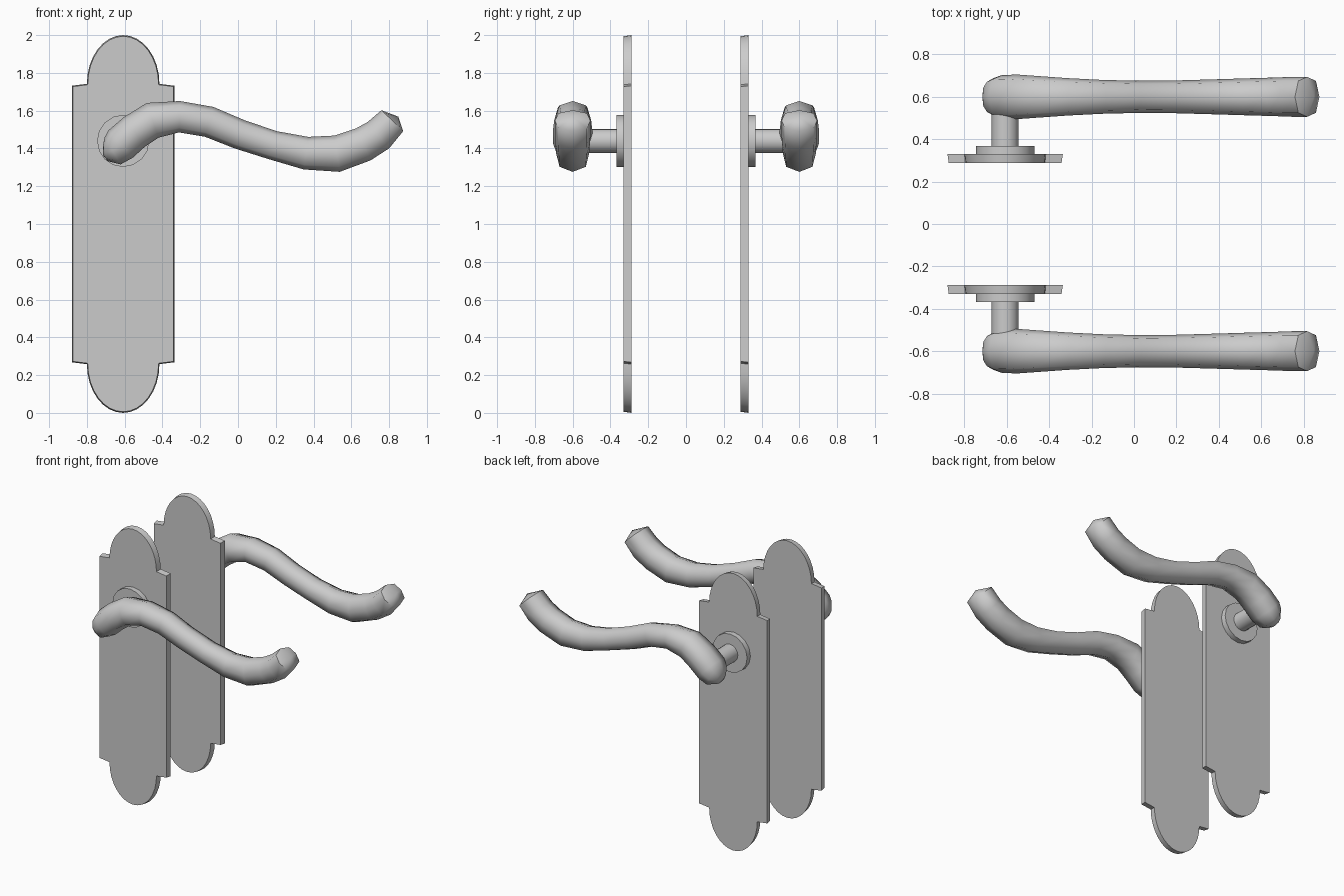
import bpy, bmesh, math
from mathutils import Vector, Matrix

old = bpy.data.objects.get("Cube")
if old:
    bpy.data.objects.remove(old)

metal = bpy.data.materials.new("satin grey metal")
metal.use_nodes = True
GREY = (0.6, 0.6, 0.6, 1)
metal.diffuse_color = GREY
metal.node_tree.nodes["Principled BSDF"].inputs["Base Color"].default_value = GREY

CX, CZ = -0.608, 1.44   # spindle axis


def finish(name, bm, angle):
    bmesh.ops.recalc_face_normals(bm, faces=bm.faces)
    mesh = bpy.data.meshes.new(name)
    bm.to_mesh(mesh)
    bm.free()
    mesh.materials.append(metal)
    obj = bpy.data.objects.new(name, mesh)
    bpy.context.collection.objects.link(obj)
    bpy.ops.object.select_all(action='DESELECT')
    obj.select_set(True)
    bpy.context.view_layer.objects.active = obj
    bpy.ops.object.shade_smooth_by_angle(angle=math.radians(angle))


def skin(bm, loops):
    for a, b in zip(loops, loops[1:]):
        n = len(a)
        for i in range(n):
            bm.faces.new((a[i], a[(i + 1) % n], b[(i + 1) % n], b[i]))


def backplate(name, y0, y1):
    # arched end with stepped shoulders, repeated top and bottom
    half = [(0.272, 0.732)]
    half += [(0.192 * math.cos(t), 0.742 + 0.258 * math.sin(t))
             for t in (math.pi * i / 16 for i in range(17))]
    half += [(-0.272, 0.732)]
    outline = half + [(-x, -z) for x, z in half]
    bm = bmesh.new()
    loops = []
    for y, s in ((y0, 0.006), (y1, 0)):
        loops.append([bm.verts.new((CX + x * (1 - s / 0.272), y, 1 + z * (1 - s)))
                      for x, z in outline])
    skin(bm, loops)
    bm.faces.new(loops[0])
    bm.faces.new(loops[1])
    finish(name, bm, 25)


def cylinder(name, radius, y0, y1, sides):
    bm = bmesh.new()
    spin = Matrix.Translation((CX, (y0 + y1) / 2, CZ)) @ Matrix.Rotation(math.pi / 2, 4, 'X')
    bmesh.ops.create_cone(bm, cap_ends=True, segments=sides, radius1=radius,
                          radius2=radius, depth=abs(y1 - y0), matrix=spin)
    finish(name, bm, 35)


# lever sections: x, z, radius in the plane of the curve, radius in y
SECTIONS = [
    (-0.702, 1.376, 0.045, 0.055), (-0.664, 1.387, 0.083, 0.088),
    (-0.622, 1.423, 0.097, 0.103), (-0.548, 1.488, 0.096, 0.105),
    (-0.452, 1.549, 0.097, 0.098), (-0.310, 1.568, 0.083, 0.088),
    (-0.153, 1.541, 0.082, 0.080), (0.008, 1.475, 0.079, 0.076),
    (0.185, 1.417, 0.077, 0.077), (0.360, 1.375, 0.087, 0.082),
    (0.524, 1.372, 0.097, 0.087), (0.664, 1.422, 0.093, 0.091),
    (0.743, 1.470, 0.090, 0.094), (0.817, 1.547, 0.080, 0.094)]
RING = [(1, 0), (0.72, 0.8), (0, 1), (-0.72, 0.8),
        (-1, 0), (-0.72, -0.8), (0, -1), (0.72, -0.8)]


def lever(name, y):
    bm = bmesh.new()
    pts = [Vector((x, y, z)) for x, z, _, _ in SECTIONS]
    loops = []
    for i, (_, _, r, ry) in enumerate(SECTIONS):
        d = (pts[min(i + 1, len(pts) - 1)] - pts[max(i - 1, 0)]).normalized()
        side = Vector((-d.z, 0, d.x))
        loops.append([bm.verts.new(pts[i] + side * (a * r) + Vector((0, b * ry, 0)))
                      for a, b in RING])
    skin(bm, loops)
    # rounded root and blunt pointed tip
    for loop, (x, z) in ((loops[0], (-0.716, 1.365)), (loops[-1], (0.849, 1.568))):
        apex = bm.verts.new((x, y, z))
        for i in range(len(loop)):
            bm.faces.new((loop[i], loop[(i + 1) % len(loop)], apex))
    finish(name, bm, 58)


backplate("front_backplate", -0.33, -0.288)
backplate("rear_backplate", 0.288, 0.33)
for label, s in (("front", -1), ("rear", 1)):
    cylinder(label + "_rosette", 0.138, s * 0.32, s * 0.368, 16)
    cylinder(label + "_spindle", 0.064, s * 0.36, s * 0.56, 16)
    lever(label + "_lever", s * 0.6)
